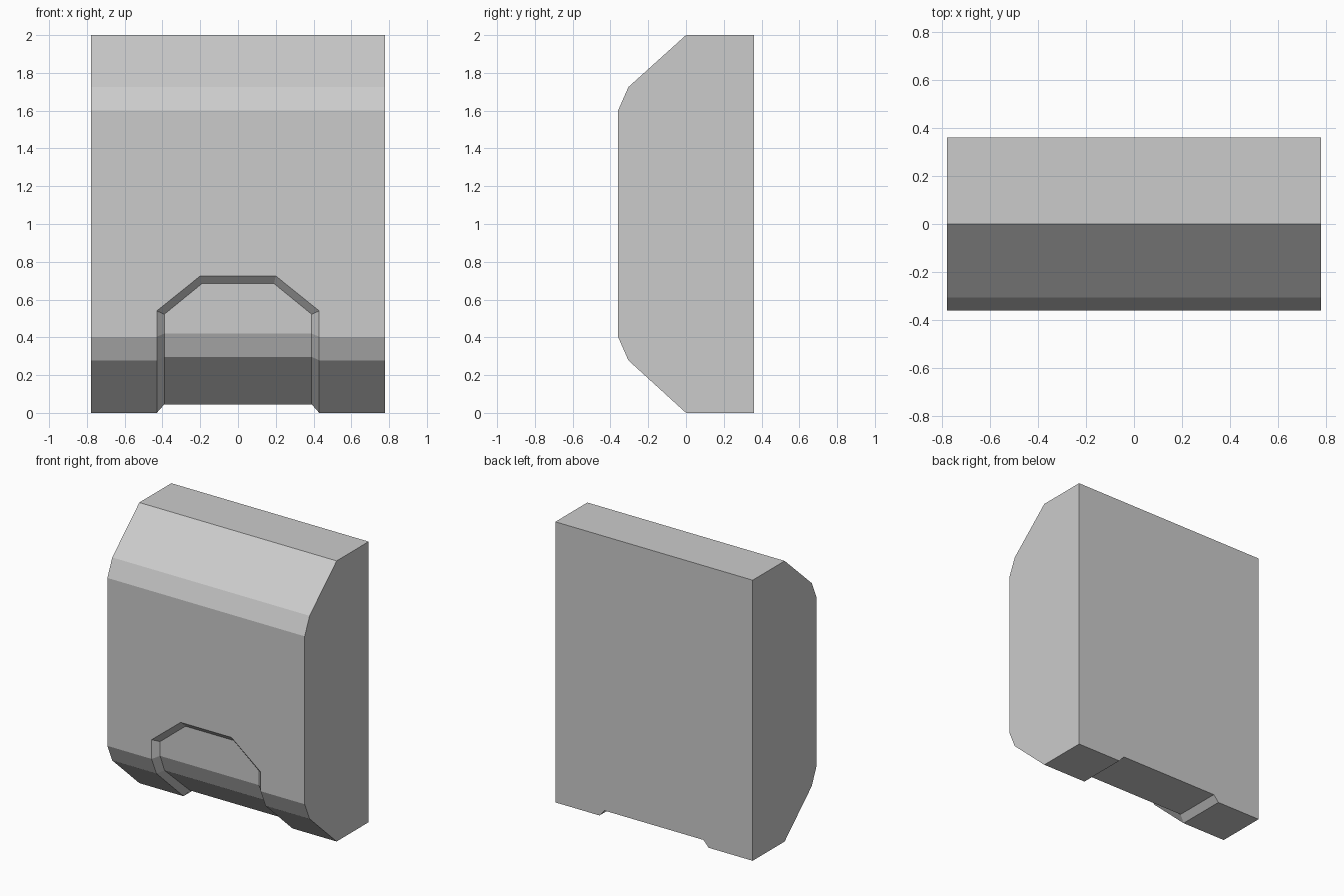
import bpy
import bmesh

cube = bpy.data.objects.get("Cube")
if cube:
    bpy.data.objects.remove(cube, do_unlink=True)

# Plain grey finish
grey = bpy.data.materials.new("light_grey")
grey.use_nodes = True
colour = (0.6, 0.6, 0.6, 1)
grey.diffuse_color = colour
grey.node_tree.nodes["Principled BSDF"].inputs["Base Color"].default_value = colour

HALF = 0.778
FRONT, BACK = -0.36, 0.36

# Side profile (y, z), from back top over the front to back bottom
upper = [(BACK, 2), (0, 2), (-0.305, 1.725), (FRONT, 1.6)]
lower = [(FRONT, 0.403), (-0.305, 0.278), (0, 0), (BACK, 0)]

# Recess stations (half width, y, z): rim on the surface, and sunken floor
rim = [(0.2, FRONT, 0.725), (0.43, FRONT, 0.54)] + [(0.43, y, z) for y, z in lower]
sunk = [(-0.32, 0.42), (-0.27, 0.297), (0.017, 0.045), (BACK, 0.045)]
floor = [(0.19, -0.32, 0.685), (0.39, -0.32, 0.522)] + [(0.39, y, z) for y, z in sunk]

bm = bmesh.new()


def rail(stations, side):
    return [bm.verts.new((side * w, y, z)) for w, y, z in stations]


def strip(a, b):
    for i in range(len(a) - 1):
        bm.faces.new((a[i], a[i + 1], b[i + 1], b[i]))


edge, rims, floors = {}, {}, {}
for s in (-1, 1):
    edge[s] = rail([(HALF, y, z) for y, z in upper + lower], s)
    rims[s] = rail(rim, s)
    floors[s] = rail(floor, s)
    bm.faces.new(edge[s])                  # side wall
    strip(edge[s][4:], rims[s][2:])        # lower front beside the recess
    strip(rims[s], floors[s])              # sloped recess wall

strip(edge[-1][:4], edge[1][:4])           # top and upper front
strip(floors[-1], floors[1])               # recess floor
strip([rims[-1][0], floors[-1][0]], [rims[1][0], floors[1][0]])

# Front face around the recess opening
bm.faces.new([edge[-1][4], edge[-1][3], edge[1][3], edge[1][4]]
             + rims[1][2::-1] + rims[-1][:3])
# Back face with the notch at its foot
bm.faces.new([edge[-1][0], edge[1][0], edge[1][7], rims[1][5],
              floors[1][5], floors[-1][5], rims[-1][5], edge[-1][7]])

bmesh.ops.recalc_face_normals(bm, faces=bm.faces[:])
mesh = bpy.data.meshes.new("housing")
bm.to_mesh(mesh)
bm.free()
mesh.materials.append(grey)
housing = bpy.data.objects.new("housing", mesh)
bpy.context.collection.objects.link(housing)
